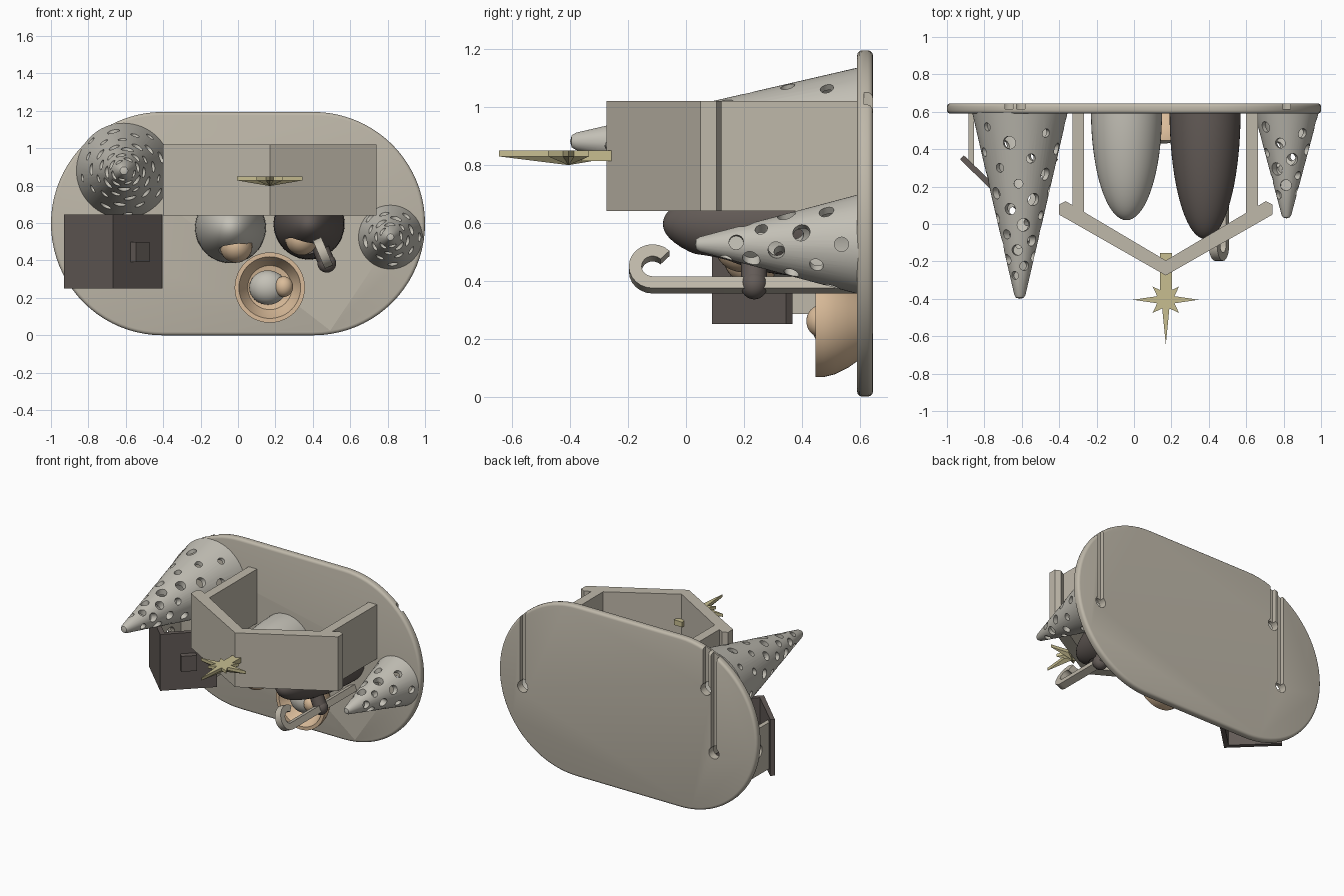
import bpy, bmesh, math, random
from mathutils import Vector, Matrix

random.seed(4)
if "Cube" in bpy.data.objects:
    bpy.data.objects.remove(bpy.data.objects["Cube"])


def material(name, rgb):
    m = bpy.data.materials.new(name)
    m.use_nodes = True
    m.diffuse_color = (*rgb, 1)
    m.node_tree.nodes["Principled BSDF"].inputs["Base Color"].default_value = (*rgb, 1)
    return m


STONE = material("warm stone", (0.52, 0.48, 0.40))
PALE = material("pale grey", (0.55, 0.53, 0.47))
DARK = material("dark brown grey", (0.125, 0.105, 0.095))
PEACH = material("peach", (0.70, 0.50, 0.32))
GOLD = material("dull gold", (0.57, 0.51, 0.28))


def finish(name, bm, mat, smooth=True):
    bmesh.ops.recalc_face_normals(bm, faces=bm.faces)
    me = bpy.data.meshes.new(name)
    bm.to_mesh(me)
    bm.free()
    ob = bpy.data.objects.new(name, me)
    bpy.context.collection.objects.link(ob)
    if mat:
        me.materials.append(mat)
    else:
        ob.hide_render = True
    if smooth:
        shade(ob)
    return ob


def select(ob):
    bpy.ops.object.select_all(action='DESELECT')
    ob.select_set(True)
    bpy.context.view_layer.objects.active = ob


def shade(ob):
    select(ob)
    bpy.ops.object.shade_smooth_by_angle(angle=math.radians(35))


def cut(ob, cutter):
    """Subtract the cutter and delete it."""
    mod = ob.modifiers.new("cut", 'BOOLEAN')
    mod.object, mod.solver, mod.use_self = cutter, 'EXACT', True
    select(ob)
    bpy.ops.object.modifier_apply(modifier=mod.name)
    bpy.data.objects.remove(cutter)
    shade(ob)


def prism(name, outline, axis, low, high, mat, smooth=False):
    """Extrude a 2D outline along an axis."""
    place = {'x': lambda u, v, w: (w, u, v),
             'y': lambda u, v, w: (u, w, v),
             'z': lambda u, v, w: (u, v, w)}[axis]
    bm = bmesh.new()
    face = bm.faces.new([bm.verts.new(place(u, v, low)) for u, v in outline])
    new = bmesh.ops.extrude_face_region(bm, geom=[face])["geom"]
    bmesh.ops.translate(bm, vec=place(0, 0, high - low),
                        verts=[g for g in new if isinstance(g, bmesh.types.BMVert)])
    return finish(name, bm, mat, smooth)


def box(name, lo, hi, mat):
    rect = [(lo[0], lo[1]), (hi[0], lo[1]), (hi[0], hi[1]), (lo[0], hi[1])]
    return prism(name, rect, 'z', lo[2], hi[2], mat)


def lathe(name, profile, x, z, mat, sides=48):
    """Revolve (radius, y) points around a line parallel to y."""
    bm = bmesh.new()
    pts = [bm.verts.new((x + r, y, z)) for r, y in profile]
    edges = [bm.edges.new(p) for p in zip(pts, pts[1:])]
    bmesh.ops.spin(bm, geom=pts + edges, cent=(x, 0, z), axis=(0, 1, 0),
                   angle=2 * math.pi, steps=sides, use_duplicate=False)
    bmesh.ops.remove_doubles(bm, verts=bm.verts, dist=0.0005)
    return finish(name, bm, mat)


def ball(name, centre, radii, mat):
    bm = bmesh.new()
    bmesh.ops.create_uvsphere(bm, u_segments=32, v_segments=16, radius=1,
                              matrix=Matrix.Translation(centre) @ Matrix.Diagonal((*radii, 1)))
    return finish(name, bm, mat)


def rod(bm, a, b, radius):
    a, b = Vector(a), Vector(b)
    turn = (b - a).to_track_quat('Z', 'Y').to_matrix().to_4x4()
    bmesh.ops.create_cone(bm, cap_ends=True, segments=16, radius1=radius, radius2=radius,
                          depth=(b - a).length, matrix=Matrix.Translation((a + b) / 2) @ turn)


# Rounded back plate
R = 0.597
outline = []
for start, cx in ((-90, 1 - R), (90, R - 1)):
    for i in range(41):
        a = math.radians(start + i * 4.5)
        outline.append((cx + R * math.cos(a), R + R * math.sin(a)))
plate = prism("back_plate", outline, 'y', 0.59, 0.645, STONE)
bev = plate.modifiers.new("round", 'BEVEL')
bev.width, bev.segments, bev.limit_method, bev.angle_limit = 0.018, 3, 'ANGLE', 1.0
select(plate)
bpy.ops.object.modifier_apply(modifier=bev.name)

# Cable slots on the rear, each with a round hole
for x, z in ((0.815, 0.52), (-0.605, 0.88), (-0.668, 0.45)):
    cut(plate, box("slot_cutter", (x - 0.022, 0.614, z), (x + 0.022, 0.7, 1.3), None))
    bm = bmesh.new()
    rod(bm, (x, 0.5, z), (x, 0.7, z), 0.04)
    cut(plate, finish("hole_cutter", bm, None))


# Pierced hollow cone trees
def tree(name, x, z, radius, tip, tip_r, count, hole):
    base, wall = 0.595, 0.02
    slope = (radius - tip_r) / (base - tip)
    shell = [(radius, base), (tip_r, tip + tip_r * 0.7), (tip_r * 0.7, tip + tip_r * 0.2), (0, tip),
             (0, tip + 0.12), (radius - wall, base), (radius, base)]
    ob = lathe(name, shell, x, z, PALE, 64)
    bm = bmesh.new()
    for i in range(count):
        t = (i + 0.5) / count
        y = base - 0.05 - (base - tip - 0.15) * t
        r = radius - slope * (base - y)
        a = i * 2.39996
        out = Vector((math.cos(a), 0, math.sin(a)))
        c = Vector((x, y, z))
        size = min(hole * random.uniform(0.65, 1.1), r * 0.4)
        rod(bm, c + out * r * 0.45, c + out * (r + 0.05), size)
    cut(ob, finish("tree_hole_cutter", bm, None))


tree("large_tree", -0.61, 0.88, 0.255, -0.4, 0.03, 50, 0.032)
tree("small_tree", 0.815, 0.525, 0.172, 0.03, 0.026, 24, 0.032)

# Stable: pointed front wall on two side walls
prism("stable_front", [(-0.4, 0.05), (0.17, -0.275), (0.74, 0.05), (0.74, 0.105), (0.705, 0.122),
                       (0.17, -0.195), (-0.365, 0.122), (-0.4, 0.105)], 'z', 0.64, 1.02, STONE)
for side, x in (("right", -0.298), ("left", 0.632)):
    box(f"stable_{side}_wall", (x - 0.032, 0.04, 0.64), (x + 0.032, 0.6, 1.02), STONE)

# Eight pointed star with a pyramid underside, on a stem
bm = bmesh.new()
rings = [[], []]
for i in range(16):
    r = 0.05 if i % 2 else (0.1 if i % 4 else 0.175)
    if i == 12:
        r = 0.24
    a = i * math.pi / 8
    for ring, z in zip(rings, (0.848, 0.828)):
        ring.append(bm.verts.new((0.17 + r * math.cos(a), -0.405 + r * math.sin(a), z)))
apex = bm.verts.new((0.17, -0.405, 0.798))
bm.faces.new(rings[0])
for i in range(16):
    j = (i + 1) % 16
    bm.faces.new((rings[0][i], rings[0][j], rings[1][j], rings[1][i]))
    bm.faces.new((rings[1][i], rings[1][j], apex))
finish("star", bm, GOLD, False)
box("star_stem", (0.138, -0.36, 0.812), (0.202, -0.155, 0.848), GOLD)


# Cloaked figures: half ellipsoids with a hood opening and a face
def figure(name, x, z, tip, mat, face):
    fx, fy, fz = face
    arc = [i * math.pi / 36 for i in range(19)]
    body = lathe(name + "_cloak", [(0, 0.6)] + [(0.19 * math.cos(a), 0.6 - (0.6 - tip) * math.sin(a))
                                                for a in arc], x, z, mat)
    cut(body, ball("hood_cutter", (fx, fy - 0.07, fz - 0.05), (0.105, 0.13, 0.075), None))
    ball(name + "_head", face, (0.087, 0.1, 0.087), PEACH)


figure("kneeling_woman", -0.04, 0.575, 0.02, PALE, (-0.01, 0.23, 0.475))
figure("standing_man", 0.38, 0.595, -0.08, DARK, (0.34, 0.2, 0.515))

# Arm with rounded hand
bm = bmesh.new()
rod(bm, (0.42, 0.235, 0.52), (0.475, 0.235, 0.385), 0.045)
finish("man_arm", bm, DARK)
ball("man_hand", (0.475, 0.235, 0.385), (0.05, 0.047, 0.05), DARK)

# Flat crook held by the hand, leaning sideways
arc = [math.radians(-90 - i * 15) for i in range(16)]
hook = [(0.59, 0.022), (0.59, -0.022)]
hook += [(-0.115 + 0.082 * math.cos(a), 0.06 + 0.082 * math.sin(a)) for a in arc]
hook += [(-0.115 + 0.038 * math.cos(a), 0.06 + 0.038 * math.sin(a)) for a in reversed(arc)]
crook = prism("crook", hook, 'x', -0.024, 0.024, STONE, True)
crook.rotation_euler = (0, math.radians(-23), 0)
crook.location = (0.478, 0, 0.385)

# Cradle bowl with the swaddled baby
lathe("cradle", [(0, 0.595), (0.13, 0.595), (0.155, 0.56), (0.178, 0.515), (0.188, 0.475), (0.188, 0.447),
                 (0.165, 0.447), (0.145, 0.49), (0.118, 0.535), (0, 0.56)], 0.17, 0.255, PEACH)
ball("baby_body", (0.16, 0.51, 0.255), (0.1, 0.08, 0.092), PALE)
ball("baby_head", (0.245, 0.465, 0.26), (0.05, 0.05, 0.055), PEACH)

# Small house: pointed dark front on two pierced side walls
prism("house_front", [(-0.93, 0.345), (-0.667, 0.09), (-0.405, 0.345), (-0.425, 0.367),
                      (-0.667, 0.135), (-0.91, 0.367)], 'z', 0.25, 0.645, DARK)
for side, x in (("right", -0.87), ("left", -0.465)):
    wall = box(f"house_{side}_wall", (x - 0.015, 0.31, 0.285), (x + 0.015, 0.6, 0.61), STONE)
    bm = bmesh.new()
    rod(bm, (x - 0.1, 0.47, 0.45), (x + 0.1, 0.47, 0.45), 0.05)
    cut(wall, finish("wall_hole_cutter", bm, None))
window = box("house_window", (-0.05, -0.04, -0.054), (0.05, 0.03, 0.054), DARK)
window.location = (-0.538, 0.215, 0.446)
window.rotation_euler = (0, 0, math.radians(44))
